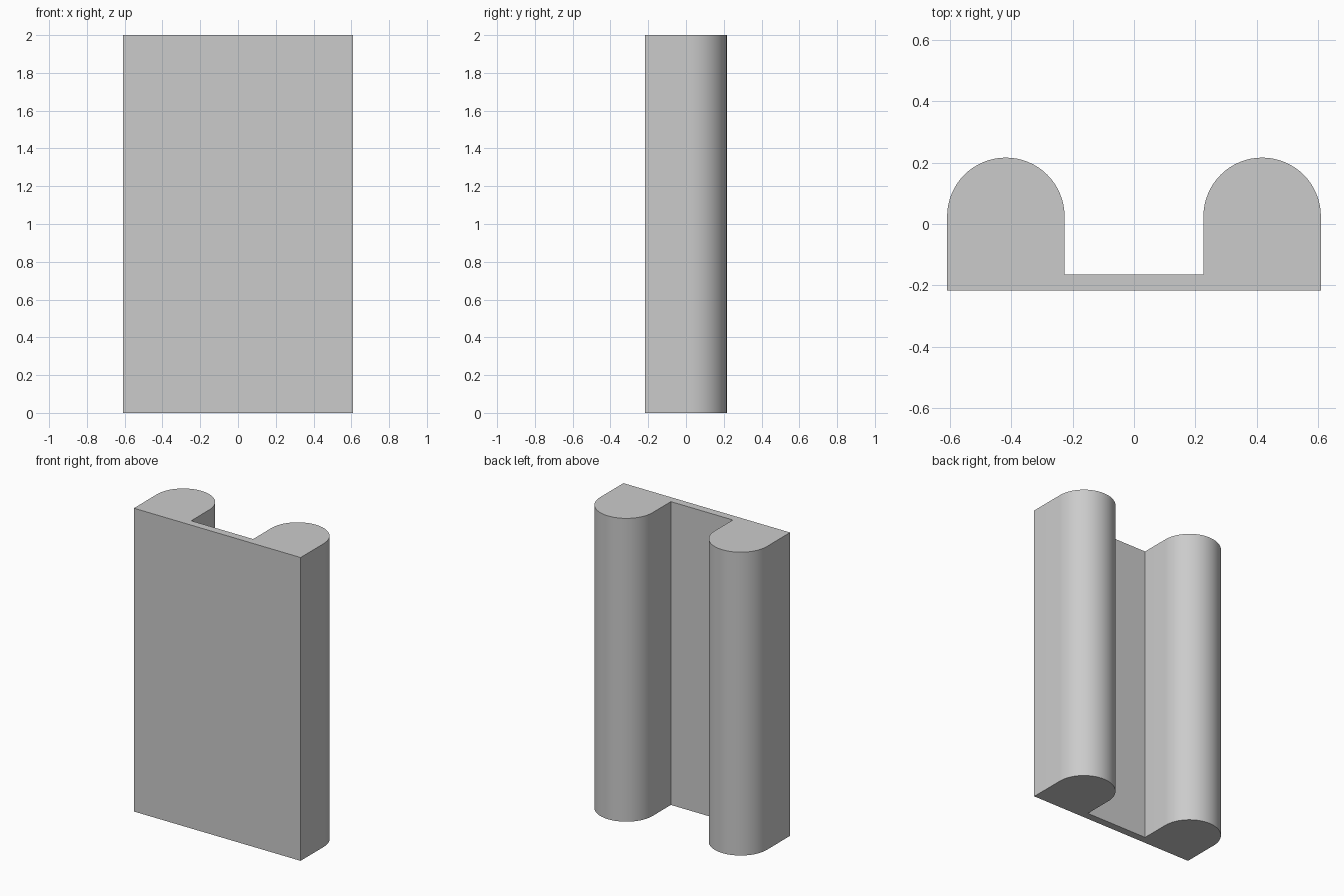
import bpy, bmesh
from math import pi, cos, sin

cube = bpy.data.objects.get("Cube")
if cube:
    bpy.data.objects.remove(cube, do_unlink=True)

HEIGHT = 2.0
HALF_WIDTH = 0.608
RADIUS = 0.191
FRONT, BACK, WEB_BACK = -0.216, 0.216, -0.165
SEGMENTS = 32

# Plain grey material
grey = bpy.data.materials.new("plain grey")
grey.use_nodes = True
colour = (0.6, 0.6, 0.6, 1)
grey.diffuse_color = colour
grey.node_tree.nodes["Principled BSDF"].inputs["Base Color"].default_value = colour

# Half of the cross-section: flat front, round-backed rib, thin web
cx, cy = HALF_WIDTH - RADIUS, BACK - RADIUS
right_half = [(HALF_WIDTH, FRONT)]
for i in range(SEGMENTS + 1):
    a = pi * i / SEGMENTS
    right_half.append((cx + RADIUS * cos(a), cy + RADIUS * sin(a)))
right_half.append((cx - RADIUS, WEB_BACK))
profile = right_half + [(-x, y) for x, y in reversed(right_half)]

# Extrude the mirrored cross-section upward
bm = bmesh.new()
base = bm.faces.new([bm.verts.new((x, y, 0)) for x, y in profile])
top = bmesh.ops.extrude_face_region(bm, geom=[base], use_keep_orig=True)
moved = [v for v in top["geom"] if isinstance(v, bmesh.types.BMVert)]
bmesh.ops.translate(bm, verts=moved, vec=(0, 0, HEIGHT))
bmesh.ops.recalc_face_normals(bm, faces=bm.faces)
mesh = bpy.data.meshes.new("double_rib_panel")
bm.to_mesh(mesh)
bm.free()
mesh.materials.append(grey)
panel = bpy.data.objects.new("double_rib_panel", mesh)
bpy.context.collection.objects.link(panel)

# Smooth the rounded ribs, keep the corners sharp
bpy.ops.object.select_all(action='DESELECT')
panel.select_set(True)
bpy.context.view_layer.objects.active = panel
bpy.ops.object.shade_smooth_by_angle(angle=pi / 6)
